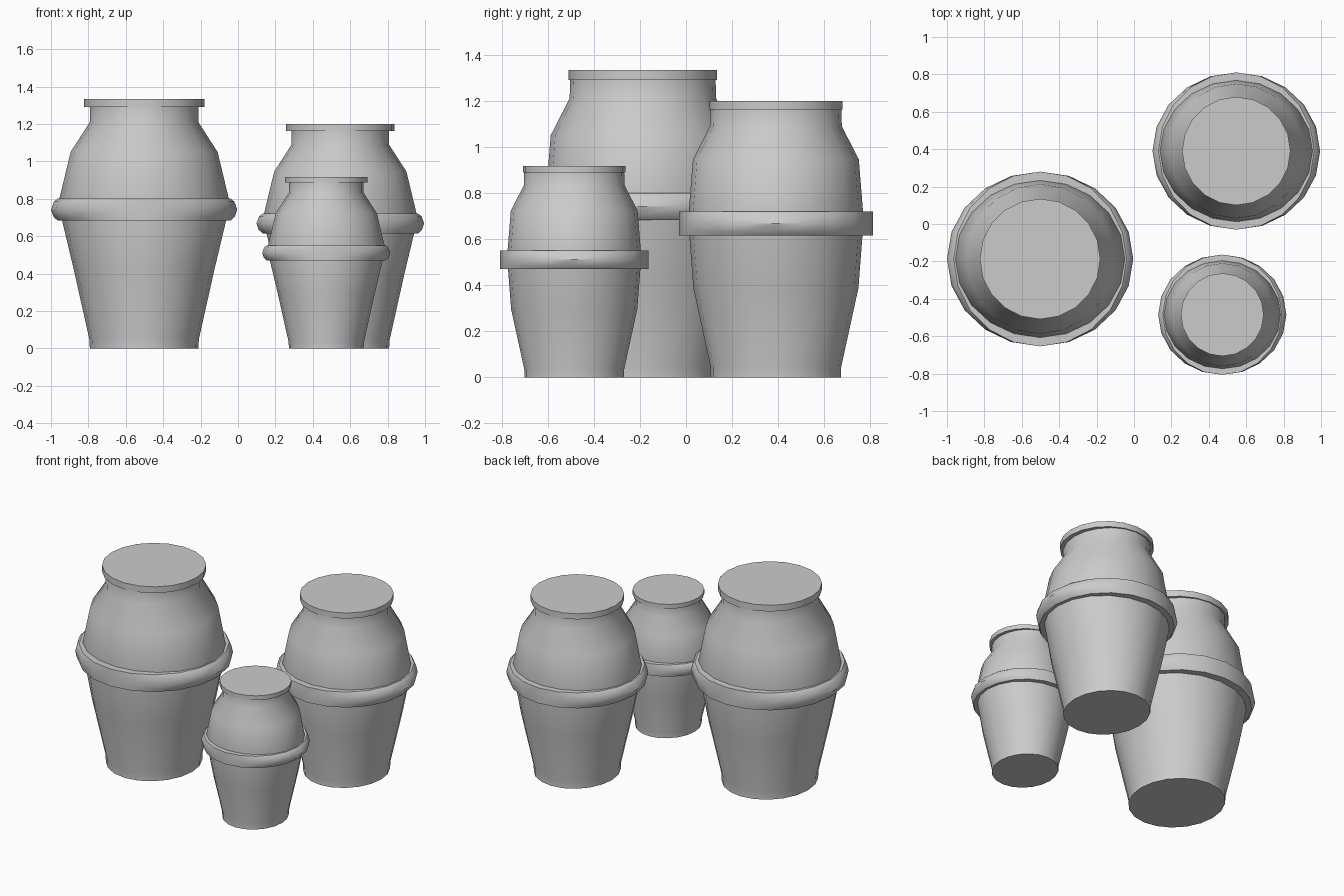
import bpy, bmesh, math

if "Cube" in bpy.data.objects:
    bpy.data.objects.remove(bpy.data.objects["Cube"])

SIDES = 20

# Each section is (height, half width in x, half depth in y), for the large jar
BODY = [(0, .29, .315), (.05, .293, .315), (.43, .378, .398), (.69, .44, .418),
        (.80, .453, .42), (1.05, .393, .40), (1.21, .29, .318), (1.30, .29, .315)]
BAND = [(.683, .462, .467), (.705, .485, .467), (.742, .498, .467),
        (.785, .482, .467), (.80, .462, .467)]
LID = [(1.29, .322, .322), (1.333, .322, .322)]


def loft(name, sections, location, scale):
    """Closed stack of elliptical rings."""
    bm = bmesh.new()
    rings = []
    for z, rx, ry in sections:
        angles = [2 * math.pi * i / SIDES for i in range(SIDES)]
        rings.append([bm.verts.new((rx * math.cos(a) * scale, ry * math.sin(a) * scale, z * scale))
                      for a in angles])
    for low, high in zip(rings, rings[1:]):
        for i in range(SIDES):
            j = (i + 1) % SIDES
            bm.faces.new((low[i], low[j], high[j], high[i]))
    bm.faces.new(rings[0][::-1])
    bm.faces.new(rings[-1])
    mesh = bpy.data.meshes.new(name)
    bm.to_mesh(mesh)
    bm.free()
    obj = bpy.data.objects.new(name, mesh)
    obj.location = location
    bpy.context.collection.objects.link(obj)
    bpy.ops.object.select_all(action='DESELECT')
    obj.select_set(True)
    bpy.context.view_layer.objects.active = obj
    bpy.ops.object.shade_smooth_by_angle(angle=math.radians(35))


# Three jars: each a body, a raised band and a flat lid
for size, x, y, scale in [("large", -.502, -.187, 1.0),
                          ("medium", .547, .39, .9),
                          ("small", .472, -.485, .688)]:
    loft(size + "_jar_body", BODY, (x, y, 0), scale)
    loft(size + "_jar_band", BAND, (x, y, 0), scale)
    loft(size + "_jar_lid", LID, (x, y, 0), scale)
